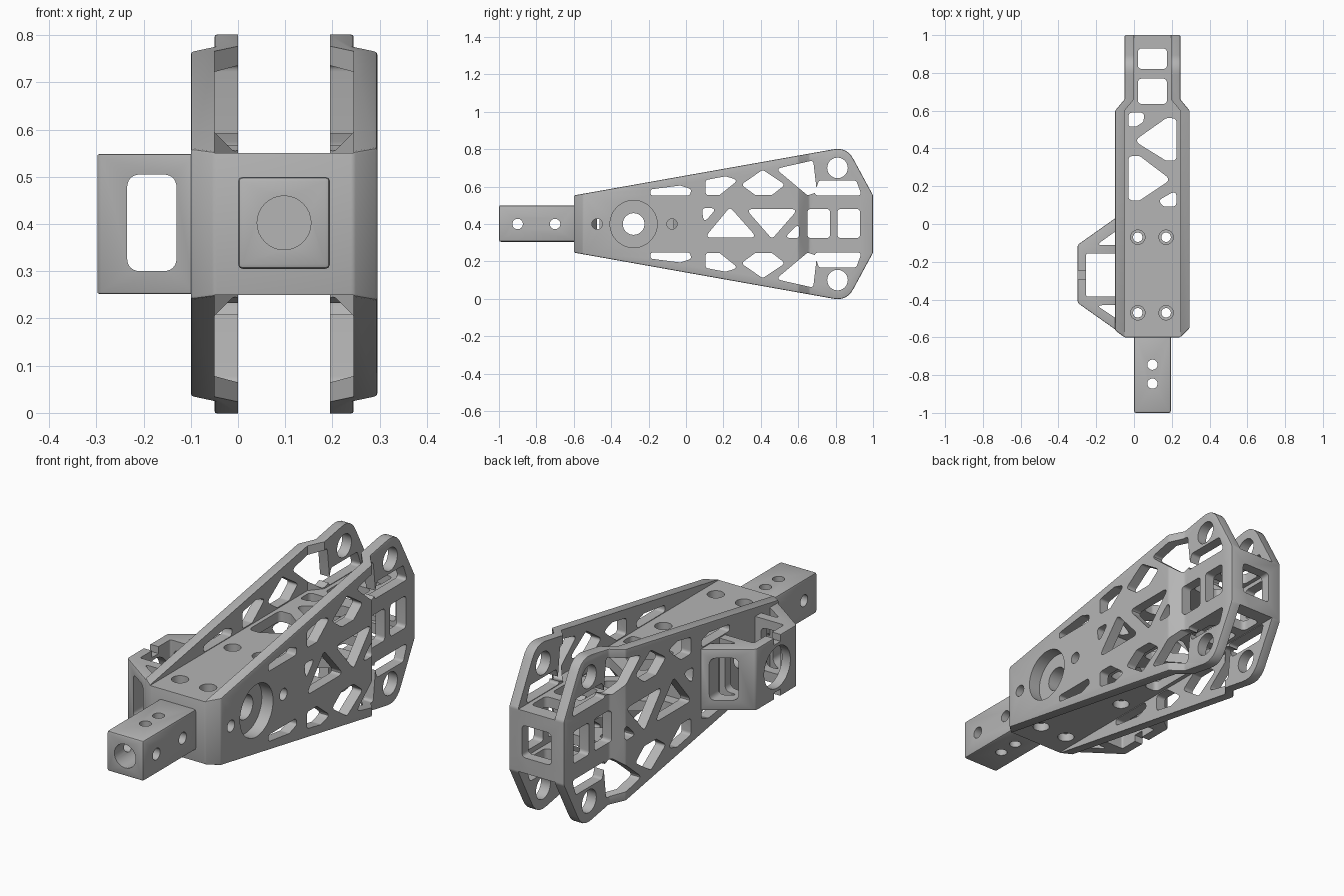
import bpy, bmesh, math
from mathutils import Vector

old = bpy.data.objects.get("Cube")
if old:
    bpy.data.objects.remove(old, do_unlink=True)

grey = bpy.data.materials.new("plain grey")
grey.use_nodes = True
grey.diffuse_color = (0.46, 0.46, 0.46, 1)
grey.node_tree.nodes["Principled BSDF"].inputs["Base Color"].default_value = (0.46, 0.46, 0.46, 1)


def rounded(pts, r, steps=6):
    """Round the corners of a polygon; a third value overrides the radius."""
    out = []
    for i, p in enumerate(pts):
        v = Vector(p[:2])
        a = Vector(pts[i - 1][:2]) - v
        b = Vector(pts[(i + 1) % len(pts)][:2]) - v
        rad = p[2] if len(p) > 2 else r
        if rad <= 0:
            out.append(v)
            continue
        t = min(rad / math.tan(a.angle(b) / 2), 0.45 * a.length, 0.45 * b.length)
        s, e = v + a.normalized() * t, v + b.normalized() * t
        for k in range(steps + 1):
            u = k / steps
            out.append(s * (1 - u) ** 2 + v * 2 * u * (1 - u) + e * u * u)
    return out


def prism(name, pts, axis, lo, hi, r=0):
    """Extrude a polygon: (y, z) along x, (x, z) along y, (x, y) along z."""
    place = {"x": lambda p, d: (d, p[0], p[1]),
             "y": lambda p, d: (p[0], d, p[1]),
             "z": lambda p, d: (p[0], p[1], d)}[axis]
    bm = bmesh.new()
    face = bm.faces.new([bm.verts.new(place(p, lo)) for p in rounded(pts, r)])
    ext = bmesh.ops.extrude_face_region(bm, geom=[face])
    move = Vector(place((0, 0), hi - lo))
    bmesh.ops.translate(bm, vec=move, verts=[g for g in ext["geom"] if isinstance(g, bmesh.types.BMVert)])
    bmesh.ops.recalc_face_normals(bm, faces=bm.faces)
    mesh = bpy.data.meshes.new(name)
    bm.to_mesh(mesh)
    bm.free()
    mesh.materials.append(grey)
    ob = bpy.data.objects.new(name, mesh)
    bpy.context.scene.collection.objects.link(ob)
    return ob


def box(a0, a1, b0, b1):
    return [(a0, b0), (a1, b0), (a1, b1), (a0, b1)]


def circle(a, b, r, n=32):
    return [(a + r * math.cos(2 * math.pi * k / n), b + r * math.sin(2 * math.pi * k / n)) for k in range(n)]


def activate(ob):
    bpy.ops.object.select_all(action="DESELECT")
    ob.select_set(True)
    bpy.context.view_layer.objects.active = ob


def combine(ob, tool, operation="DIFFERENCE"):
    tool.hide_render = True
    activate(ob)
    mod = ob.modifiers.new("boolean", "BOOLEAN")
    mod.operation, mod.solver, mod.object = operation, "EXACT", tool
    bpy.ops.object.modifier_apply(modifier=mod.name)
    bpy.data.objects.remove(tool, do_unlink=True)


def cut(ob, pts, axis, lo, hi, r=0):
    combine(ob, prism("cutter", pts, axis, lo, hi, r))


def bevel(ob, width):
    activate(ob)
    mod = ob.modifiers.new("bevel", "BEVEL")
    mod.width, mod.segments, mod.limit_method = width, 2, "ANGLE"
    mod.angle_limit = math.radians(28)
    bpy.ops.object.modifier_apply(modifier=mod.name)


def flip(pts):
    return [(p[0], 0.8 - p[1]) for p in pts]


# Main frame: plan outline crossed with the side outline
plan = [(-0.05, -0.6), (0.245, -0.6), (0.295, -0.55), (0.295, 0.6), (0.245, 0.66),
        (0.245, 1), (-0.05, 1), (-0.05, 0.66), (-0.1, 0.6), (-0.1, -0.563)]
frame = prism("frame", plan, "z", -0.2, 1)
side = [(-0.7, 0.535, 0), (0.86, 0.812, 0.1), (1.0, 0.553, 0.03)]
side += [(p[0], 0.8 - p[1], p[2]) for p in reversed(side)]
combine(frame, prism("outline", side, "x", -0.5, 0.5), "INTERSECT")
bevel(frame, 0.006)

# Space between the side plates above and below the decks, and the hollow core
def channel(y0, y1):
    return [(-0.05, y0), (0.245, y0), (0.245, 0.6), (0.195, 0.66),
            (0.195, y1), (0, y1), (0, 0.66), (-0.05, 0.6)]

cut(frame, channel(-0.8, 1.2), "z", 0.55, 1.2)
cut(frame, channel(-0.8, 1.2), "z", -0.4, 0.25)
cut(frame, channel(0.07, 0.95), "z", 0.3, 0.5)

# Windows in the upper and lower parts of the side plates
rim_windows = [
    [(-0.19, 0.553), (-0.19, 0.585), (-0.03, 0.606), (0.03, 0.585), (0.02, 0.553)],
    [(0.105, 0.555), (0.105, 0.635), (0.21, 0.655), (0.28, 0.635), (0.18, 0.555)],
    [(0.41, 0.69), (0.53, 0.61), (0.46, 0.555), (0.37, 0.555), (0.295, 0.61)],
    [(0.48, 0.695), (0.68, 0.74), (0.7, 0.57), (0.65, 0.553)],
    [(0.71, 0.632), (0.91, 0.632), (0.94, 0.553), (0.685, 0.553)]]
for pts in rim_windows:
    for shape in (pts, flip(pts)):
        cut(frame, shape, "x", -0.3, 0.5, 0.016)
for z in (0.1, 0.7):
    cut(frame, circle(0.81, z, 0.055), "x", -0.3, 0.5)

# Middle row of windows
middle_windows = [
    [(0.085, 0.485), (0.165, 0.485), (0.095, 0.405)],
    [(0.235, 0.49), (0.38, 0.327), (0.1, 0.327)],
    [(0.32, 0.48), (0.6, 0.48), (0.46, 0.32)],
    [(0.605, 0.405), (0.605, 0.325), (0.525, 0.325)],
    box(0.65, 0.77, 0.325, 0.48), box(0.81, 0.93, 0.325, 0.48)]
for pts in middle_windows:
    cut(frame, pts, "x", -0.3, 0.5, 0.018)

# Windows in the top and bottom decks and the rear wall
deck_windows = [
    box(0.02, 0.175, 0.82, 0.93), box(0.02, 0.175, 0.635, 0.77),
    [(-0.03, 0.59), (0.055, 0.59), (0.05, 0.54), (0.01, 0.515), (-0.03, 0.515)],
    [(0.225, 0.56), (0.225, 0.335), (0.17, 0.335), (0.0, 0.44), (0.17, 0.56)],
    [(-0.03, 0.36), (-0.03, 0.125), (0.03, 0.125), (0.195, 0.235), (0.03, 0.36)],
    [(0.225, 0.18), (0.225, 0.092), (0.155, 0.092), (0.13, 0.125)]]
for pts in deck_windows:
    cut(frame, pts, "z", -0.3, 1.2, 0.025)
cut(frame, box(0.02, 0.175, 0.325, 0.48), "y", 0.9, 1.1, 0.02)

# Vertical bolt holes with counterbores
for x in (0.02, 0.17):
    for y in (-0.47, -0.07):
        cut(frame, circle(x, y, 0.025), "z", -0.3, 1.2)
        cut(frame, circle(x, y, 0.038), "z", 0.51, 0.8)
        cut(frame, circle(x, y, 0.038), "z", 0, 0.29)

# Side pivot bore with counterbore and two small holes
cut(frame, circle(-0.28, 0.4, 0.058), "x", -0.3, 0.5)
cut(frame, circle(-0.28, 0.4, 0.126, 48), "x", 0.235, 0.5)
for y in (-0.475, -0.075):
    cut(frame, circle(y, 0.4, 0.028), "x", -0.3, 0.5)

# Square front arm with end bore and cross holes
arm = prism("front_arm", box(0, 0.195, 0.305, 0.5), "y", -1, -0.59)
bevel(arm, 0.01)
cut(arm, circle(0.0975, 0.4025, 0.057), "y", -1.2, -0.65)
for y in (-0.9, -0.7):
    cut(arm, circle(y, 0.4, 0.028), "x", -0.3, 0.5)
for y in (-0.845, -0.745):
    cut(arm, circle(0.0975, y, 0.027), "z", 0, 1)

# Side bracket with open pockets, see-through windows and a round port
bracket = prism("side_bracket", [(-0.09, 0.037), (-0.298, -0.11, 0.02), (-0.298, -0.418, 0.02),
                                 (-0.09, -0.565)], "z", 0.252, 0.548)
bevel(bracket, 0.004)
pockets = [
    box(-0.253, -0.05, -0.385, -0.155),
    [(-0.2, -0.112), (-0.05, -0.112), (-0.05, -0.005)],
    [(-0.2, -0.43), (-0.05, -0.43), (-0.05, -0.53)]]
for pts in pockets:
    cut(bracket, pts, "z", 0, 1, 0.01)
cut(bracket, box(-0.235, -0.13, 0.3, 0.505), "y", -0.9, 0.3, 0.03)
cut(bracket, circle(-0.27, 0.4, 0.1, 48), "x", -0.5, -0.2)
for z in (0.515, 0.2):
    cut(bracket, box(-0.295, -0.245, z, z + 0.085), "x", -0.5, -0.2)

for ob in (frame, arm, bracket):
    activate(ob)
    bpy.ops.object.shade_smooth_by_angle(angle=math.radians(30))
